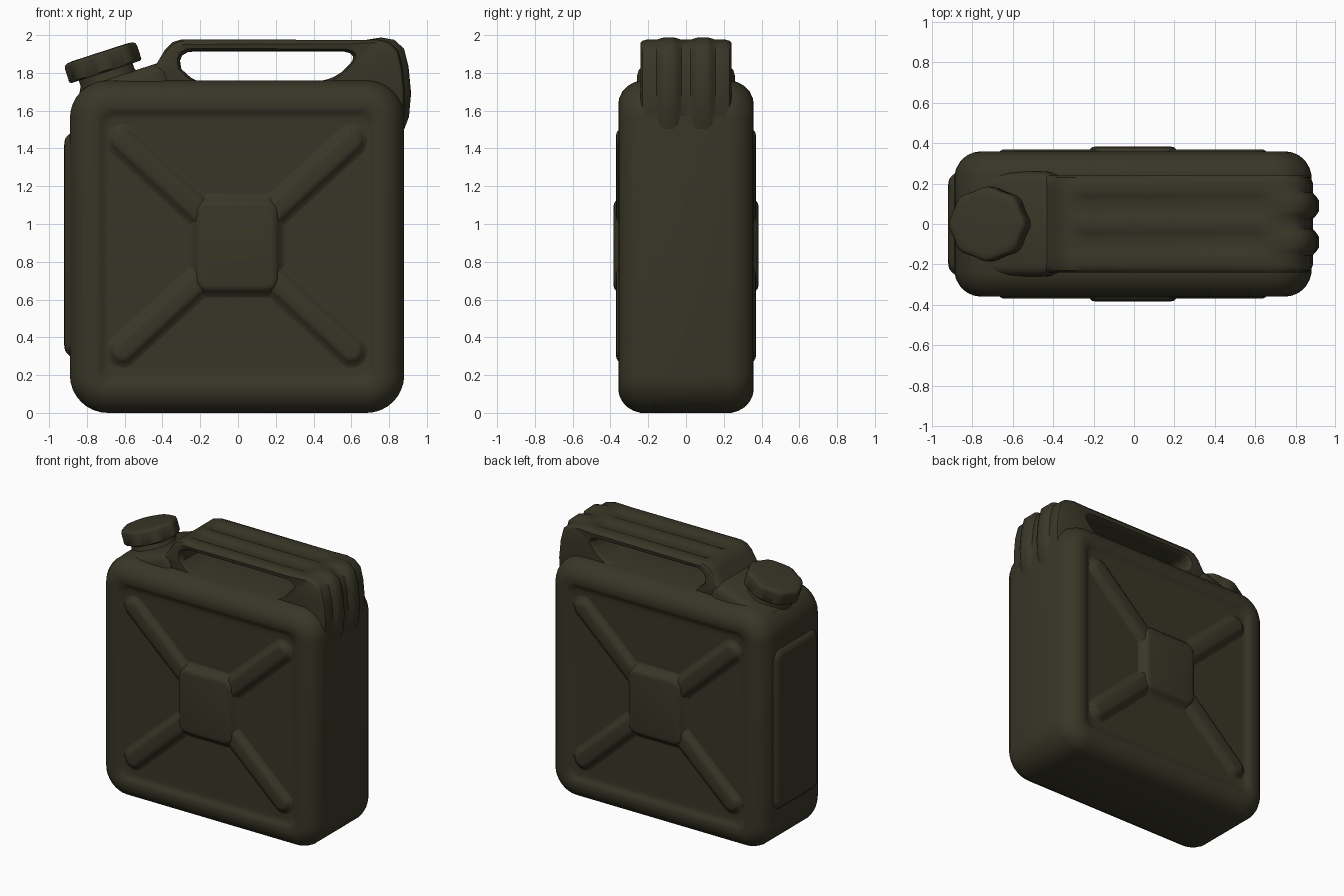
import bpy, bmesh, math
from mathutils import Matrix, Vector

if "Cube" in bpy.data.objects:
    bpy.data.objects.remove(bpy.data.objects["Cube"])

olive = bpy.data.materials.new("dark_olive_plastic")
olive.diffuse_color = (0.040, 0.037, 0.020, 1)
olive.use_nodes = True
olive.node_tree.nodes["Principled BSDF"].inputs["Base Color"].default_value = olive.diffuse_color


def loft(name, rings, closed=False):
    """Skin a list of equal-length point rings; cap the ends unless closed."""
    bm = bmesh.new()
    vs = [[bm.verts.new(p) for p in ring] for ring in rings]
    n = len(vs[0])
    count = len(vs) if closed else len(vs) - 1
    for i in range(count):
        a, b = vs[i], vs[(i + 1) % len(vs)]
        for j in range(n):
            k = (j + 1) % n
            bm.faces.new((a[j], a[k], b[k], b[j]))
    if not closed:
        bm.faces.new(vs[0])
        bm.faces.new(vs[-1])
    bmesh.ops.recalc_face_normals(bm, faces=bm.faces[:])
    me = bpy.data.meshes.new(name)
    bm.to_mesh(me)
    bm.free()
    me.materials.append(olive)
    me.shade_smooth()
    me.set_sharp_from_angle(angle=math.radians(38))
    ob = bpy.data.objects.new(name, me)
    bpy.context.collection.objects.link(ob)
    return ob


def rounded(w, h, r, d, mat, seg=8):
    """Rounded rectangle of half sizes w, h at depth d."""
    r = min(r, w - 0.001, h - 0.001)
    pts = []
    for q, (sx, sy) in enumerate(((1, 1), (-1, 1), (-1, -1), (1, -1))):
        for i in range(seg + 1):
            a = math.pi / 2 * (q + i / seg)
            pts.append(mat @ Vector((sx * (w - r) + r * math.cos(a),
                                     sy * (h - r) + r * math.sin(a), d)))
    return pts


def plate(name, w, h, r, levels, mat):
    """Stack of rounded rectangles; levels are (inset, depth)."""
    return loft(name, [rounded(w - i, h - i, max(r - i, 0.03), d, mat)
                       for i, d in levels])


def disc(r, d, mat, lobes=0.0, sy=1.0, n=80):
    ring = []
    for i in range(n):
        a = math.tau * i / n
        k = r * (1 + lobes * math.cos(8 * a))
        ring.append(mat @ Vector((k * math.cos(a), sy * k * math.sin(a), d)))
    return ring


def at(x, y, z):
    return Matrix.Translation((x, y, z))


RX = Matrix.Rotation(math.pi / 2, 4, 'X')   # local z points to the front

# Can body with recessed front and back panels
half = [(0, 0.0), (0, 0.24), (0.01, 0.275), (0.03, 0.31), (0.06, 0.338),
        (0.095, 0.354), (0.12, 0.358), (0.145, 0.357), (0.162, 0.352),
        (0.175, 0.342), (0.19, 0.336), (0.21, 0.334), (0.25, 0.334)]
body_levels = [(i, -d) for i, d in reversed(half[1:])] + half
body_mat = at(-0.005, 0, 0.88) @ RX
loft("can_body", [rounded(0.885 - i, 0.88 - i, max(0.2 - i, 0.07), d, body_mat)
                  for i, d in body_levels])

# Raised cross on the front and back
rib = [(0, 0.325), (0, 0.334), (0.018, 0.34), (0.032, 0.358), (0.045, 0.367),
       (0.06, 0.370)]
hub = [(0, 0.325), (0, 0.334), (0.018, 0.342), (0.035, 0.368), (0.048, 0.380),
       (0.065, 0.384)]
for side, turn in (("front", 0), ("back", math.pi)):
    face = at(-0.005, 0, 0.885) @ Matrix.Rotation(turn, 4, 'Z') @ RX
    plate(side + "_cross_hub", 0.25, 0.275, 0.10, hub, face)
    for n, (sx, sz) in enumerate(((1, 1), (-1, 1), (-1, -1), (1, -1))):
        a = math.atan2(sz * 0.56, sx * 0.61)
        mat = face @ Matrix.Rotation(a, 4, 'Z') @ at(0.48, 0, 0)
        plate(f"{side}_cross_rib_{n + 1}", 0.43, 0.088, 0.088, rib, mat)

# Raised panel on the left end
left = at(0, 0, 0.89) @ Matrix.Rotation(-math.pi / 2, 4, 'Z') @ RX
plate("left_end_panel", 0.25, 0.59, 0.07,
      [(0, 0.86), (0, 0.888), (0.012, 0.902), (0.028, 0.915), (0.045, 0.919),
       (0.06, 0.92)], left)

# Sloping shoulder under the spout
tilt = Matrix.Rotation(math.radians(-18), 4, 'Y')
plate("spout_shoulder", 0.25, 0.26, 0.1,
      [(0, -0.2), (0, -0.06), (0.008, -0.03), (0.025, -0.01), (0.05, 0)],
      at(-0.61, 0, 1.792) @ tilt)

# Spout neck and scalloped screw cap
cap = at(-0.70, 0, 1.805) @ tilt
loft("spout_neck", [disc(r, d, cap) for r, d in
                    ((0.175, -0.14), (0.165, -0.06), (0.15, -0.03), (0.15, 0.03))])
loft("screw_cap", [disc(r, d, cap, l, 0.92) for r, d, l in
                   ((0.16, 0.0, 0), (0.188, 0.0, 0.02), (0.195, 0.008, 0.03),
                    (0.195, 0.085, 0.03), (0.19, 0.098, 0.025),
                    (0.178, 0.106, 0.015), (0.15, 0.109, 0))])

# Carry handle: a closed loop of sections, each from an outer to an inner point.
# The last value is groove depth (negative makes the two raised fingers).
path = [(-0.50, 1.79, -0.25, 1.775, 0), (-0.43, 1.85, -0.30, 1.82, 0),
        (-0.385, 1.925, -0.307, 1.865, 0), (-0.345, 1.963, -0.295, 1.893, 0),
        (-0.30, 1.977, -0.265, 1.91, 0), (-0.25, 1.978, -0.23, 1.913, 0.02),
        (0.62, 1.974, 0.56, 1.913, 0.02), (0.68, 1.975, 0.592, 1.905, 0),
        (0.74, 1.976, 0.61, 1.887, -0.02), (0.80, 1.962, 0.606, 1.865, -0.03),
        (0.85, 1.92, 0.585, 1.84, -0.03), (0.873, 1.83, 0.55, 1.805, -0.03),
        (0.885, 1.70, 0.51, 1.78, -0.032), (0.88, 1.58, 0.48, 1.768, -0.028),
        (0.86, 1.45, 0.45, 1.76, 0), (0.60, 1.55, 0.38, 1.75, 0),
        (-0.28, 1.55, -0.2, 1.75, 0)]
# Half section across the handle: (y, edge drop, groove share)
outer = [(0.24, 0.028, 0), (0.23, 0.01, 0), (0.205, 0, 0), (0.155, 0, 0),
         (0.135, 0, 0.6), (0.115, 0, 1), (0.065, 0, 1), (0.045, 0, 0.6),
         (0.025, 0, 0)]
outer += [(-y, e, g) for y, e, g in reversed(outer)]
inner = [(-0.235, 0.018), (-0.215, 0.004), (-0.19, 0),
         (0.19, 0), (0.215, 0.004), (0.235, 0.018)]
sections = []
for ox, oz, ix, iz, g in path:
    o, i = Vector((ox, 0, oz)), Vector((ix, 0, iz))
    d = (i - o).normalized()
    ring = [o + d * (e + g * s) + Vector((0, y, 0)) for y, e, s in outer]
    ring += [i - d * e + Vector((0, y, 0)) for y, e in inner]
    sections.append(ring)
loft("carry_handle", sections, closed=True)
